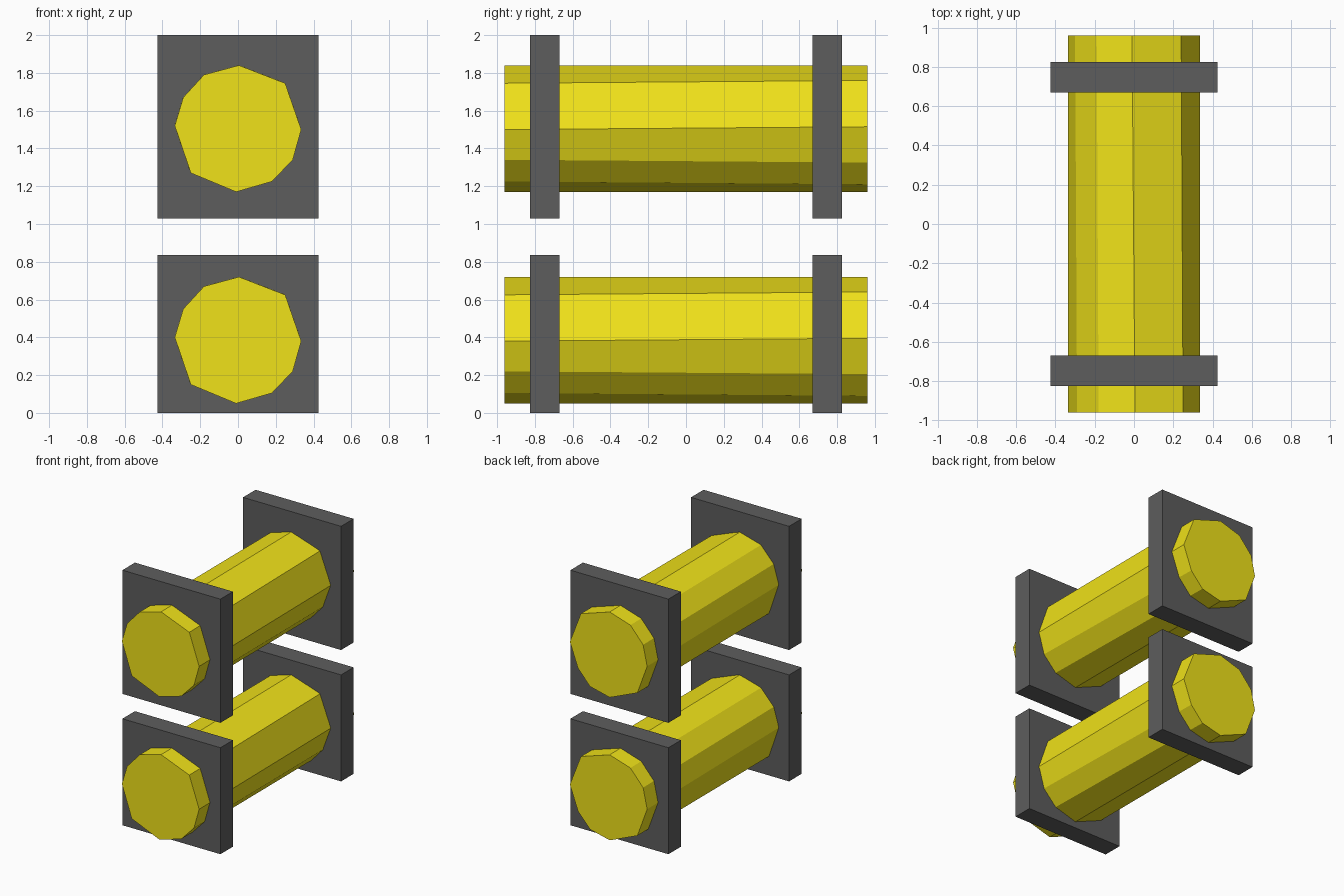
import bpy
import bmesh

if "Cube" in bpy.data.objects:
    bpy.data.objects.remove(bpy.data.objects["Cube"])

HALF_LENGTH = 0.96
# Slightly uneven ten-sided ends (x, z), in matching order; the drum twists a little
FRONT_END = [(0.005, 1.84), (0.25, 1.745), (0.335, 1.50), (0.29, 1.34), (0.18, 1.225),
             (-0.01, 1.17), (-0.25, 1.27), (-0.335, 1.52), (-0.29, 1.67), (-0.18, 1.79)]
BACK_END = [(-0.01, 1.84), (0.24, 1.76), (0.335, 1.515), (0.265, 1.325), (0.16, 1.21),
            (-0.01, 1.17), (-0.25, 1.27), (-0.335, 1.50), (-0.30, 1.66), (-0.19, 1.785)]


def material(name, color):
    mat = bpy.data.materials.new(name)
    mat.diffuse_color = color
    mat.use_nodes = True
    mat.node_tree.nodes["Principled BSDF"].inputs["Base Color"].default_value = mat.diffuse_color
    return mat


def finish(bm, name, mat):
    bmesh.ops.recalc_face_normals(bm, faces=bm.faces)
    mesh = bpy.data.meshes.new(name)
    bm.to_mesh(mesh)
    bm.free()
    mesh.materials.append(mat)
    obj = bpy.data.objects.new(name, mesh)
    bpy.context.collection.objects.link(obj)
    return obj


def drum(name, dz, mat):
    bm = bmesh.new()
    front = [bm.verts.new((x, -HALF_LENGTH, z + dz)) for x, z in FRONT_END]
    back = [bm.verts.new((x, HALF_LENGTH, z + dz)) for x, z in BACK_END]
    bm.faces.new(front)
    bm.faces.new(back[::-1])
    n = len(front)
    for i in range(n):
        j = (i + 1) % n
        bm.faces.new((front[i], back[i], back[j], front[j]))
    return finish(bm, name, mat)


def plate(name, y, z0, z1, mat):
    bm = bmesh.new()
    bmesh.ops.create_cube(bm, size=1)
    bmesh.ops.scale(bm, vec=(0.85, 0.155, z1 - z0), verts=bm.verts)
    bmesh.ops.translate(bm, vec=(0, y, (z0 + z1) / 2), verts=bm.verts)
    return finish(bm, name, mat)


yellow = material("yellow", (0.87, 0.76, 0.01, 1))
dark = material("dark_grey", (0.11, 0.11, 0.11, 1))

# Two stacked drums, each held by a front and a back plate
for level, dz, z0, z1 in (("lower", -1.12, 0.0, 0.835), ("upper", 0.0, 1.03, 2.0)):
    drum(f"{level}_drum", dz, yellow)
    for side, y in (("front", -0.7475), ("back", 0.7475)):
        plate(f"{level}_{side}_plate", y, z0, z1, dark)
